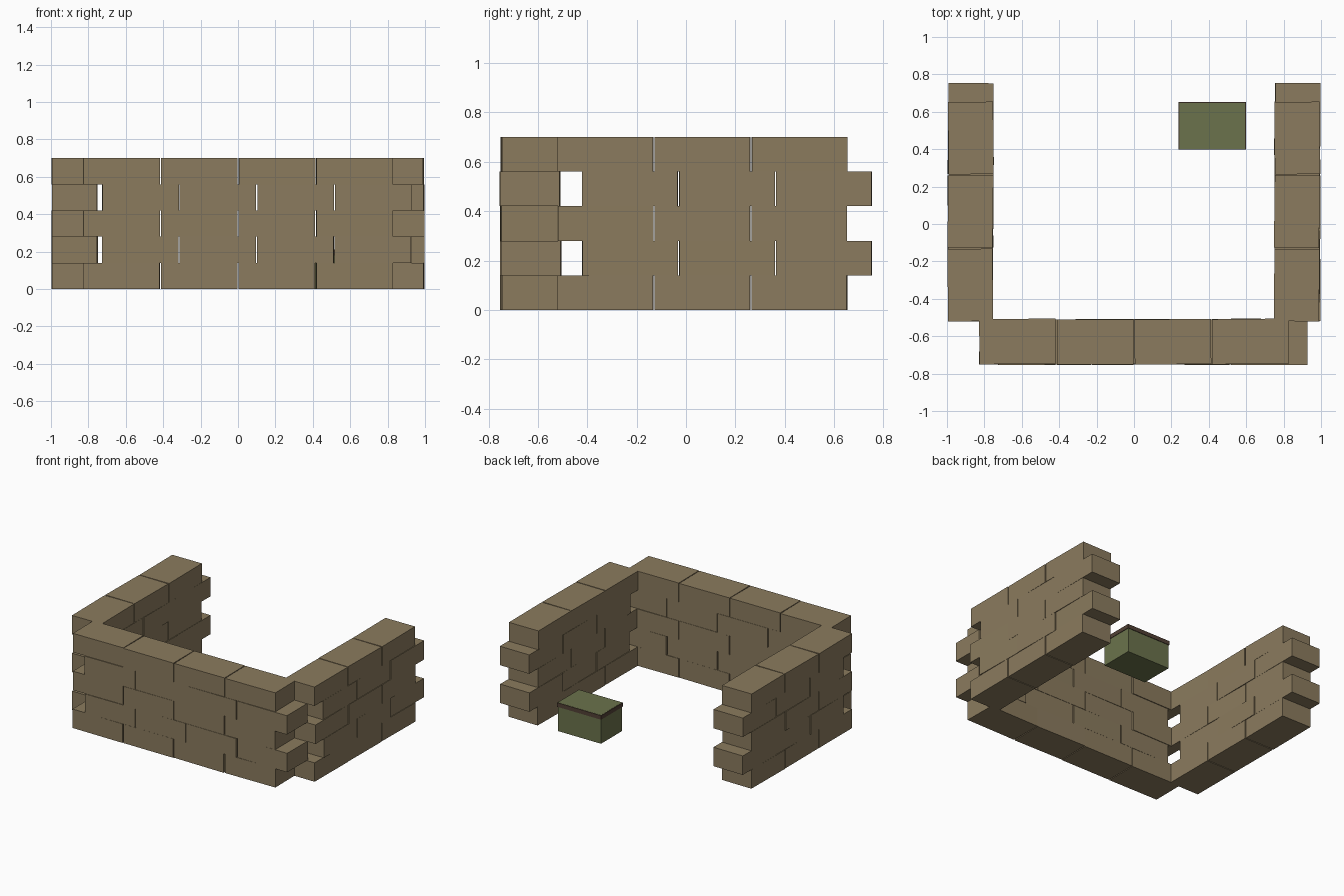
import bpy, bmesh, math, random
from mathutils import Matrix, Vector

if "Cube" in bpy.data.objects:
    bpy.data.objects.remove(bpy.data.objects["Cube"])

random.seed(4)


def material(name, rgb):
    m = bpy.data.materials.new(name)
    m.diffuse_color = (*rgb, 1)
    m.use_nodes = True
    m.node_tree.nodes["Principled BSDF"].inputs["Base Color"].default_value = m.diffuse_color
    return m


STONE = material("tan stone", (0.258, 0.198, 0.112))
GREEN = material("olive green", (0.147, 0.171, 0.072))
BROWN = material("dark brown", (0.084, 0.053, 0.036))

ROW_H, DEPTH = 0.14, 0.241
ROWS = 5


def add_box(bm, centre, size, angle=0.0):
    m = (Matrix.Translation(Vector(centre)) @ Matrix.Rotation(angle, 4, 'Z')
         @ Matrix.Diagonal((*size, 1)))
    bmesh.ops.create_cube(bm, size=1, matrix=m)


def finish(bm, name, mat):
    me = bpy.data.meshes.new(name)
    bm.to_mesh(me)
    bm.free()
    me.materials.append(mat)
    ob = bpy.data.objects.new(name, me)
    bpy.context.collection.objects.link(ob)
    return ob


def wall(name, start, pitch, count, fixed, along_y):
    """Courses of slightly twisted blocks; odd courses slide along by 0.1."""
    bm = bmesh.new()
    for r in range(ROWS):
        shift = 0.1 if r % 2 else 0.0
        for i in range(count):
            t = start + shift + (i + 0.5) * pitch
            angle = random.uniform(-0.014, 0.014)
            off = fixed + random.uniform(-0.003, 0.003)
            length = pitch - 0.006
            z = (r + 0.5) * ROW_H
            if along_y:
                add_box(bm, (off, t, z), (DEPTH, length, ROW_H), angle)
            else:
                add_box(bm, (t, off, z), (length, DEPTH, ROW_H), angle)
    return finish(bm, name, STONE)


# three walls of the U-shaped emplacement
wall("front_wall", -0.83, 0.415, 4, -0.63, False)
wall("left_wall", -0.523, 0.393, 3, -0.873, True)
wall("right_wall", -0.523, 0.393, 3, 0.873, True)

# supply crate with a brown rim flush with its top
bm = bmesh.new()
add_box(bm, (0.418, 0.525, 0.1055), (0.352, 0.246, 0.211))
finish(bm, "crate", GREEN)

bm = bmesh.new()
add_box(bm, (0.418, 0.525, 0.195), (0.36, 0.254, 0.03))
finish(bm, "crate_lid_rim", BROWN)
